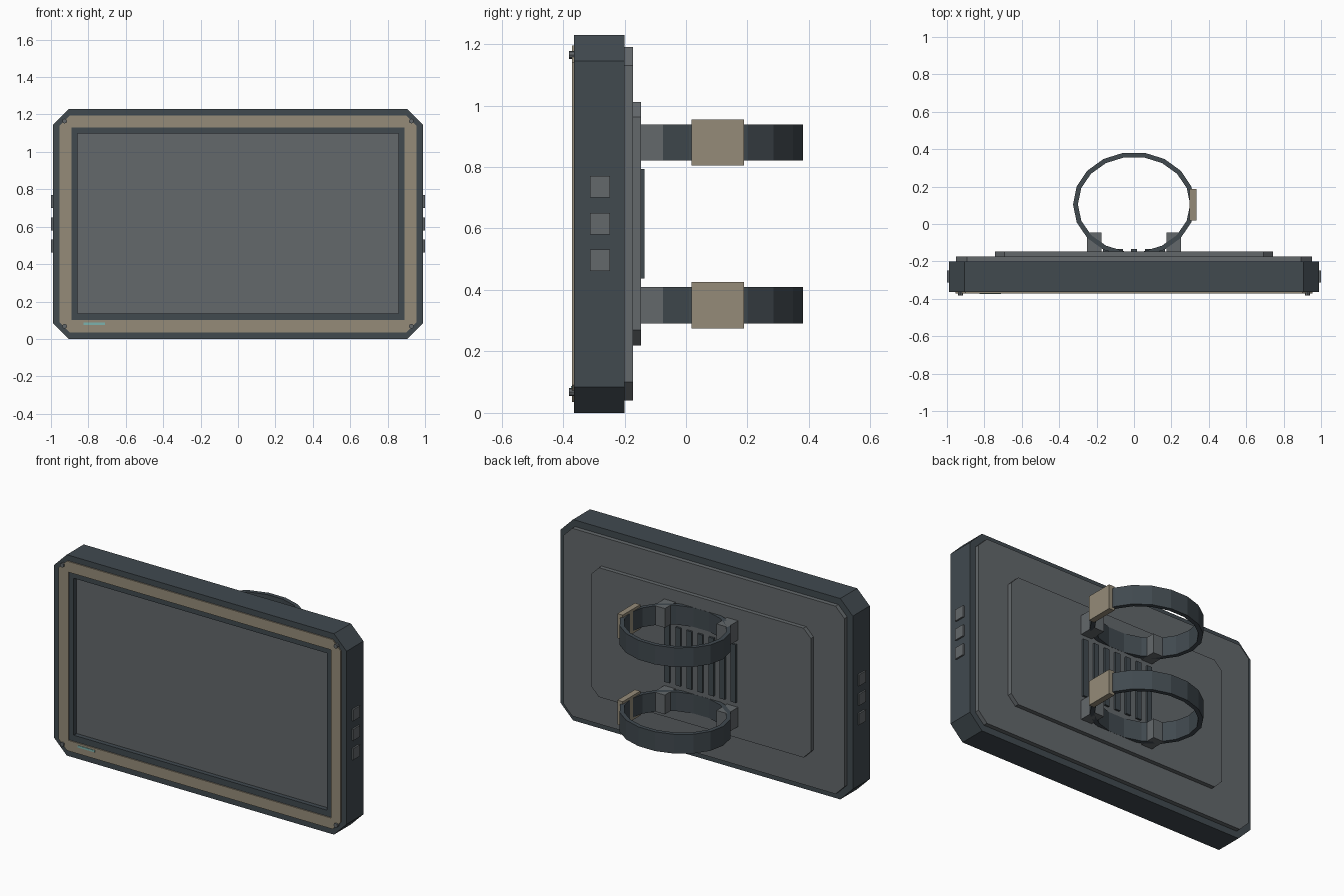
import bpy, bmesh, math

if "Cube" in bpy.data.objects:
    bpy.data.objects.remove(bpy.data.objects["Cube"])


def material(name, rgb):
    m = bpy.data.materials.new(name)
    m.diffuse_color = (*rgb, 1)
    m.use_nodes = True
    m.node_tree.nodes["Principled BSDF"].inputs["Base Color"].default_value = m.diffuse_color
    return m


SLATE = material("slate", (0.052, 0.067, 0.078))
GREY = material("grey", (0.125, 0.138, 0.147))
TAN = material("tan", (0.30, 0.26, 0.19))
TEAL = material("teal", (0.2, 0.45, 0.42))


def finish(name, bm, mat):
    bmesh.ops.recalc_face_normals(bm, faces=bm.faces)
    me = bpy.data.meshes.new(name)
    bm.to_mesh(me)
    bm.free()
    me.materials.append(mat)
    ob = bpy.data.objects.new(name, me)
    bpy.context.collection.objects.link(ob)
    return ob


def octagon(hx, z0, z1, c):
    """Rectangle with cut corners in the x-z plane."""
    return [(-hx + c, z0), (hx - c, z0), (hx, z0 + c), (hx, z1 - c),
            (hx - c, z1), (-hx + c, z1), (-hx, z1 - c), (-hx, z0 + c)]


def extrude(name, mat, outer, a, b, inner=None, axis="y"):
    """Extrude a 2D loop from a to b, as a ring if an inner loop is given."""
    bm = bmesh.new()

    def loop(pts, d):
        return [bm.verts.new((p, d, q) if axis == "y" else (p, q, d)) for p, q in pts]

    def bridge(r, s):
        n = len(r)
        for i in range(n):
            j = (i + 1) % n
            bm.faces.new((r[i], r[j], s[j], s[i]))

    o0, o1 = loop(outer, a), loop(outer, b)
    bridge(o0, o1)
    if inner:
        i0, i1 = loop(inner, a), loop(inner, b)
        bridge(i0, i1)
        bridge(o0, i0)
        bridge(o1, i1)
    else:
        bm.faces.new(o0)
        bm.faces.new(o1)
    return finish(name, bm, mat)


def box(name, mat, x, y, z):
    bm = bmesh.new()
    bmesh.ops.create_cube(bm, size=1)
    for v in bm.verts:
        v.co = [r[0] + (c + 0.5) * (r[1] - r[0]) for c, r in zip(v.co, (x, y, z))]
    return finish(name, bm, mat)


def ellipse(rx, ry, cy, n=18):
    return [(rx * math.cos(2 * math.pi * i / n), cy + ry * math.sin(2 * math.pi * i / n))
            for i in range(n)]


# Housing, with an opening for the display
opening = octagon(0.89, 0.10, 1.13, 0.002)
extrude("housing", SLATE, octagon(0.99, 0, 1.23, 0.085), -0.364, -0.20, opening)
extrude("front_bezel", TAN, octagon(0.955, 0.035, 1.195, 0.055), -0.371, -0.36, opening)
extrude("screen_frame", SLATE, opening, -0.364, -0.32, octagon(0.858, 0.137, 1.098, 0.002))
box("screen", GREY, (-0.885, 0.885), (-0.336, -0.21), (0.105, 1.125))

# Stepped back plates
extrude("back_plate", GREY, octagon(0.952, 0.04, 1.19, 0.06), -0.205, -0.173)
extrude("back_pad", GREY, octagon(0.743, 0.22, 1.012, 0.05), -0.18, -0.147)

# Vent slats
for i in range(7):
    x = (i - 3) * 0.075
    box("vent_slat", SLATE, (x - 0.017, x + 0.017), (-0.155, -0.135), (0.438, 0.793))

# Side buttons and corner screws
for s in (-1, 1):
    for z in (0.497, 0.615, 0.735):
        box("side_button", GREY, sorted((s * 0.98, s * 1.0)), (-0.313, -0.248),
            (z - 0.035, z + 0.035))
    for z in (0.068, 1.165):
        screw = [(s * 0.927 + 0.013 * math.cos(k * math.pi / 4),
                  z + 0.013 * math.sin(k * math.pi / 4)) for k in range(8)]
        extrude("corner_screw", GREY, screw, -0.381, -0.36)

# Status light
box("status_light", TEAL, (-0.825, -0.71), (-0.374, -0.37), (0.075, 0.087))

# Wrist straps with buckles and mounting lugs
for z in (0.35, 0.88):
    extrude("strap", SLATE, ellipse(0.326, 0.28, 0.105), z - 0.059, z + 0.059,
            ellipse(0.30, 0.255, 0.105), axis="z")
    box("buckle", TAN, (0.297, 0.333), (0.018, 0.188), (z - 0.075, z + 0.075))
    for s in (-1, 1):
        box("strap_lug", GREY, sorted((s * 0.175, s * 0.25)), (-0.155, -0.045),
            (z - 0.059, z + 0.059))
